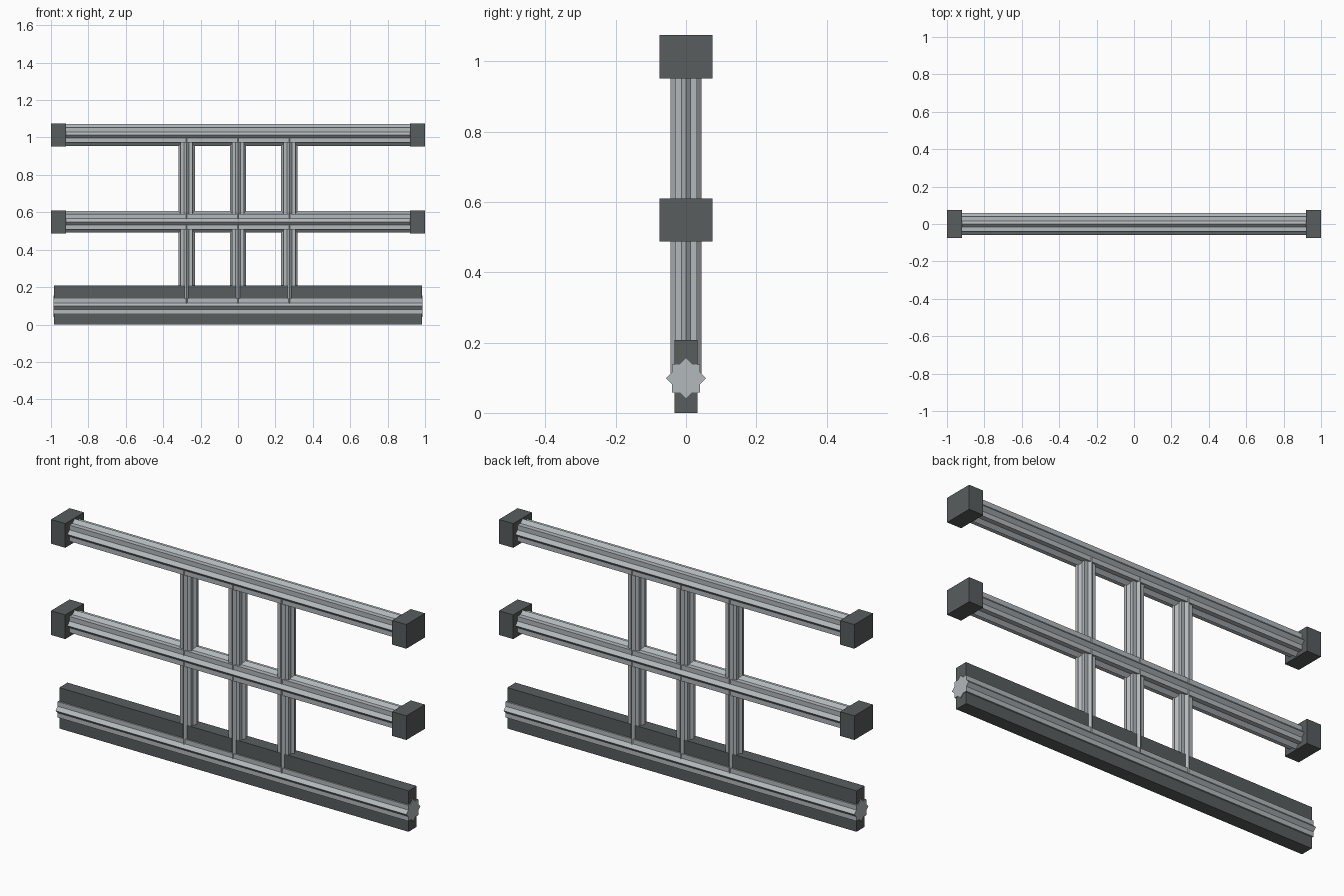
import bpy, bmesh
from math import sin, cos, pi, sqrt
from mathutils import Matrix, Vector

default = bpy.data.objects.get("Cube")
if default:
    bpy.data.objects.remove(default, do_unlink=True)


def make_material(name, colour):
    mat = bpy.data.materials.new(name)
    mat.use_nodes = True
    mat.diffuse_color = colour
    mat.node_tree.nodes["Principled BSDF"].inputs["Base Color"].default_value = colour
    return mat


steel = make_material("light steel", (0.45, 0.48, 0.50, 1))
dark = make_material("dark grey", (0.098, 0.11, 0.11, 1))


def finish(bm, name, mat):
    bmesh.ops.recalc_face_normals(bm, faces=bm.faces)
    mesh = bpy.data.meshes.new(name)
    bm.to_mesh(mesh)
    bm.free()
    mesh.materials.append(mat)
    obj = bpy.data.objects.new(name, mesh)
    bpy.context.collection.objects.link(obj)
    return obj


def box(name, centre, size, mat):
    bm = bmesh.new()
    bmesh.ops.create_cube(bm, size=1)
    bmesh.ops.scale(bm, vec=size, verts=bm.verts)
    bmesh.ops.translate(bm, vec=centre, verts=bm.verts)
    return finish(bm, name, mat)


def star_bar(name, centre, radius, length, mat, along_x=True):
    """Bar whose section is an eight-pointed star (two crossed squares)."""
    inner = radius / (sqrt(2) * cos(pi / 8))
    bm = bmesh.new()
    ring = []
    for i in range(16):
        r = inner if i % 2 else radius
        a = i * pi / 8
        ring.append(bm.verts.new((r * cos(a), r * sin(a), -length / 2)))
    face = bm.faces.new(ring)
    top = bmesh.ops.extrude_face_region(bm, geom=[face])["geom"]
    moved = [v for v in top if isinstance(v, bmesh.types.BMVert)]
    bmesh.ops.translate(bm, vec=(0, 0, length), verts=moved)
    if along_x:
        bm.transform(Matrix.Rotation(pi / 2, 4, "Y"))
    bm.transform(Matrix.Translation(Vector(centre)))
    return finish(bm, name, mat)


# Rails with square end caps
for label, z in (("middle", 0.549), ("top", 1.0135)):
    star_bar(label + "_rail", (0, 0, z), 0.058, 1.86, steel)
    for side, s in (("left", 1), ("right", -1)):
        box(f"{label}_{side}_end_cap", (s * 0.96, 0, z), (0.08, 0.15, 0.123), dark)

# Base plank with a bar running through it
box("base_plank", (0, 0, 0.104), (1.966, 0.066, 0.208), dark)
star_bar("base_bar", (0, 0, 0.098), 0.057, 1.974, steel)

# Upright posts from base bar to top rail
for label, x in (("right", -0.275), ("centre", 0), ("left", 0.275)):
    star_bar(label + "_post", (x, 0, 0.556), 0.044, 0.915, steel, along_x=False)
